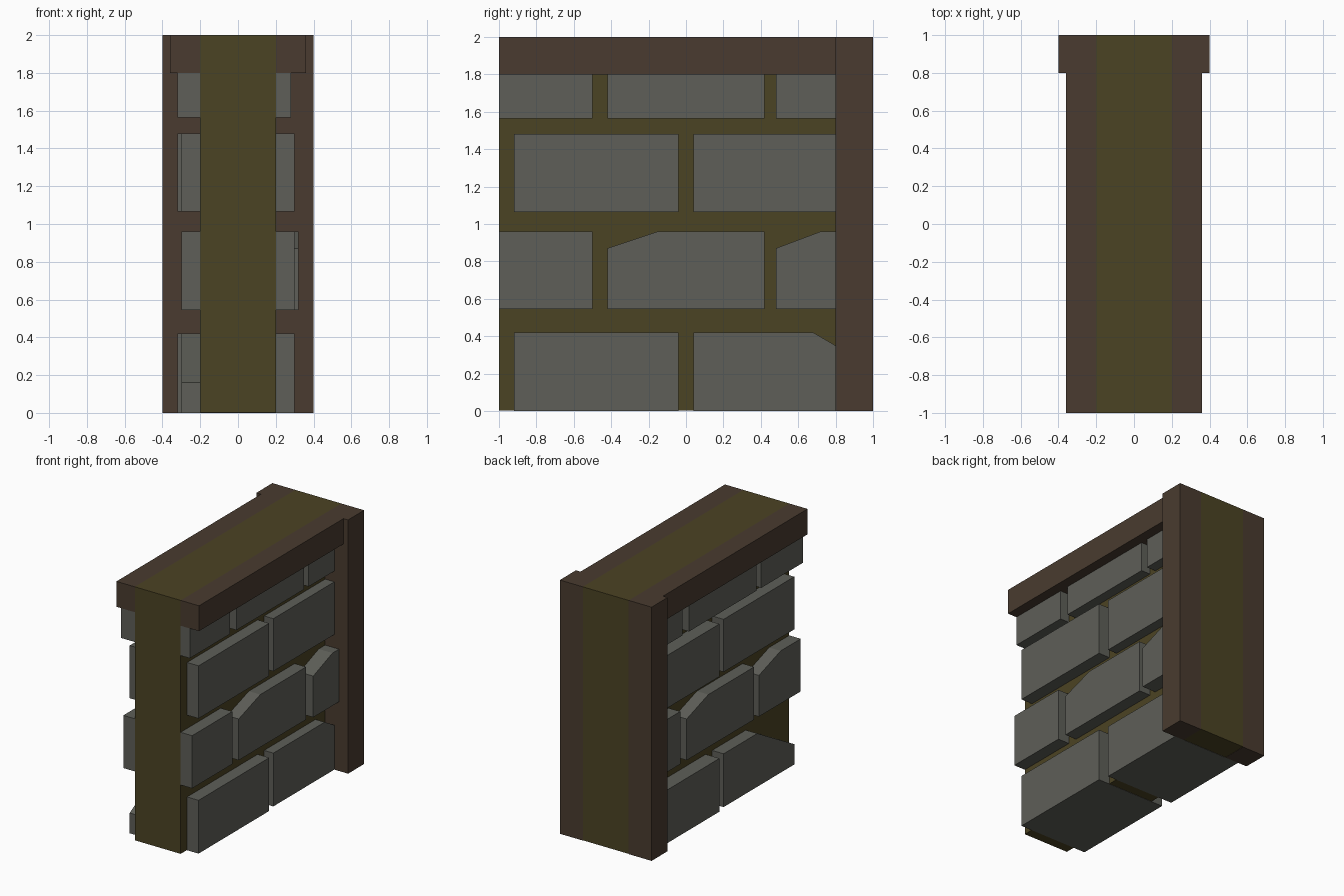
import bpy
import bmesh

cube = bpy.data.objects.get("Cube")
if cube:
    bpy.data.objects.remove(cube, do_unlink=True)


def make_material(name, rgb):
    mat = bpy.data.materials.new(name)
    mat.use_nodes = True
    mat.diffuse_color = (*rgb, 1)
    mat.node_tree.nodes["Principled BSDF"].inputs["Base Color"].default_value = (*rgb, 1)
    return mat


BROWN = make_material("dark brown wood", (0.067, 0.044, 0.029))
OLIVE = make_material("olive mortar", (0.071, 0.056, 0.017))
GREY = make_material("grey stone", (0.112, 0.114, 0.098))


def prism(name, outline, x0, x1, mat):
    """Extrude a (y, z) outline from x0 to x1."""
    bm = bmesh.new()
    face = bm.faces.new([bm.verts.new((x0, y, z)) for y, z in outline])
    ext = bmesh.ops.extrude_face_region(bm, geom=[face])
    verts = [v for v in ext["geom"] if isinstance(v, bmesh.types.BMVert)]
    bmesh.ops.translate(bm, verts=verts, vec=(x1 - x0, 0, 0))
    bmesh.ops.recalc_face_normals(bm, faces=bm.faces)
    mesh = bpy.data.meshes.new(name)
    bm.to_mesh(mesh)
    bm.free()
    mesh.materials.append(mat)
    obj = bpy.data.objects.new(name, mesh)
    bpy.context.collection.objects.link(obj)
    return obj


def rect(y0, y1, z0, z1):
    return [(y0, z0), (y1, z0), (y1, z1), (y0, z1)]


# Mortar core, lifted a hair so the lowest stones show from below
prism("mortar_core", rect(-1, 1, 0.002, 2), -0.2, 0.2, OLIVE)

# Wooden end post and top beam on both sides
for side, label in ((1, "left"), (-1, "right")):
    prism(label + "_end_post", rect(0.8, 1, 0, 2), side * 0.2, side * 0.4, BROWN)
    prism(label + "_top_beam", rect(-1, 0.8, 1.8, 2), side * 0.2, side * 0.36, BROWN)

# Stone courses: bottom and top heights
COURSES = [(0, 0.42), (0.545, 0.96), (1.065, 1.48), (1.565, 1.8)]

# Stones per course: y start, y end, depth, chipped end (-1, 0, 1), chip length, chip drop
LEFT_STONES = [
    [(-0.92, -0.04, 0.30, 0, 0, 0), (0.04, 0.8, 0.28, 1, 0.12, 0.07)],
    [(-1, -0.5, 0.30, 0, 0, 0), (-0.42, 0.42, 0.30, -1, 0.27, 0.09),
     (0.48, 0.8, 0.32, -1, 0.24, 0.09)],
    [(-0.92, -0.04, 0.30, 0, 0, 0), (0.04, 0.8, 0.28, 0, 0, 0)],
    [(-1, -0.5, 0.28, 0, 0, 0), (-0.42, 0.42, 0.28, 0, 0, 0), (0.48, 0.8, 0.28, 0, 0, 0)],
]
RIGHT_STONES = [
    [(-0.92, -0.04, 0.30, -1, 0.46, 0.26), (0.04, 0.8, 0.32, 0, 0, 0)],
    [(-1, -0.48, 0.30, 1, 0.27, 0.09), (-0.42, 0.42, 0.30, 1, 0.27, 0.09),
     (0.5, 0.8, 0.30, 0, 0, 0)],
    [(-0.92, -0.04, 0.30, 0, 0, 0), (0.04, 0.8, 0.32, 0, 0, 0)],
    [(-1, -0.48, 0.32, 0, 0, 0), (-0.42, 0.42, 0.32, 0, 0, 0), (0.5, 0.8, 0.32, 0, 0, 0)],
]

for side, label, courses in ((1, "left", LEFT_STONES), (-1, "right", RIGHT_STONES)):
    for row, (stones, (z0, z1)) in enumerate(zip(courses, COURSES)):
        inner = 0 if row == 0 else 0.2
        for y0, y1, depth, chip, length, drop in stones:
            outline = rect(y0, y1, z0, z1)
            if chip > 0:
                outline[2:3] = [(y1, z1 - drop), (y1 - length, z1)]
            elif chip < 0:
                outline[3:4] = [(y0 + length, z1), (y0, z1 - drop)]
            prism(label + "_stone", outline, side * inner, side * depth, GREY)
